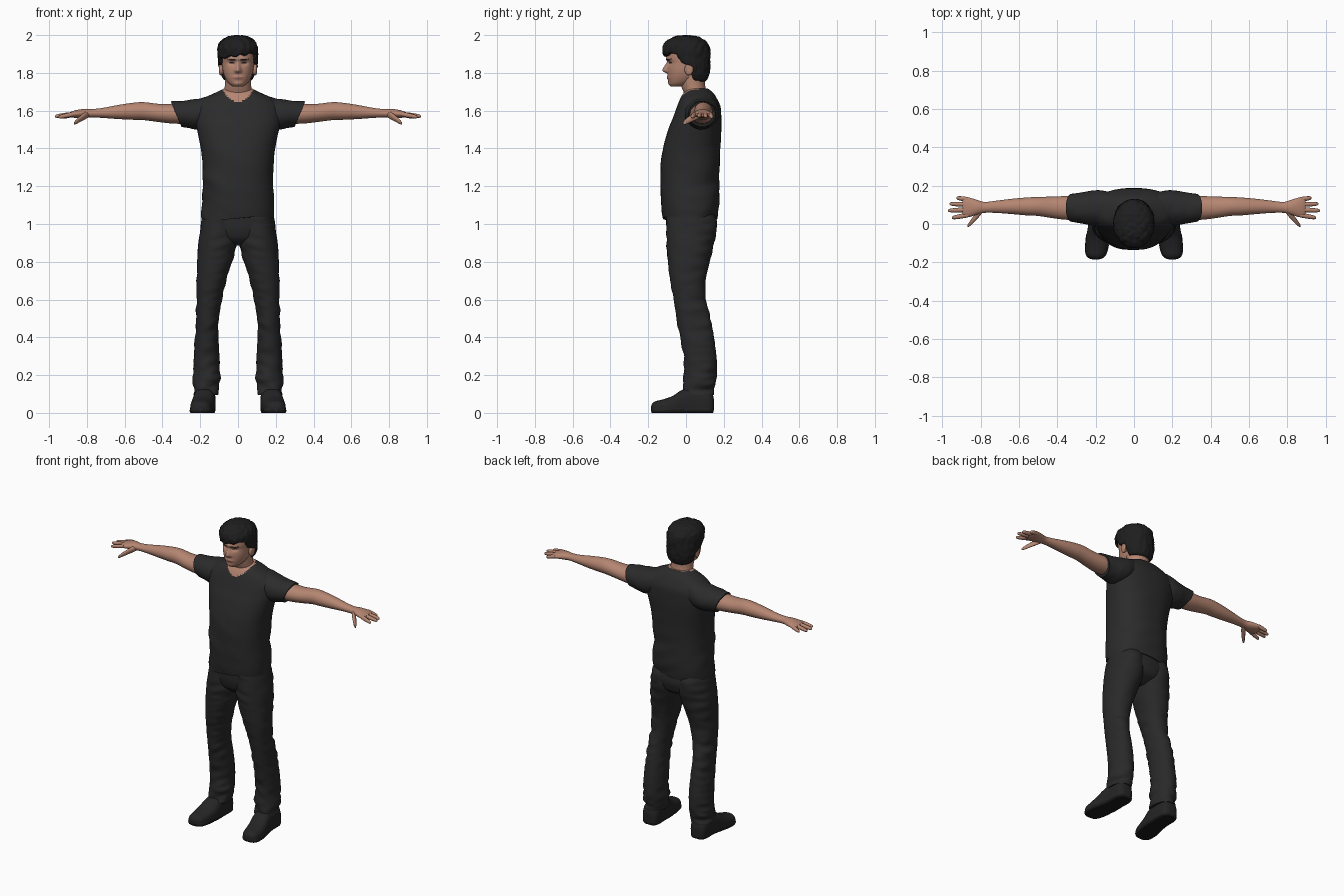
import bpy, bmesh, math
from mathutils import Vector, noise


def material(name, r, g, b):
    m = bpy.data.materials.new(name)
    m.diffuse_color = (r, g, b, 1)
    return m


SKIN = material("skin", 0.46, 0.235, 0.165)
LIP = material("lip", 0.33, 0.14, 0.105)
HAIR = material("dark_hair", 0.013, 0.013, 0.014)
SHIRT = material("black_cotton", 0.024, 0.024, 0.025)
DENIM = material("black_denim", 0.022, 0.022, 0.023)
LEATHER = material("black_leather", 0.018, 0.018, 0.019)
SOLE = material("sole_rubber", 0.010, 0.010, 0.010)


def spline(rows, subs):
    """Smooth interpolation through the section rows."""
    out = []
    for i in range(len(rows) - 1):
        p = [rows[max(0, min(len(rows) - 1, i + k))] for k in (-1, 0, 1, 2)]
        for s in range(subs):
            u = s / subs
            out.append([0.5 * (2 * b + (c - a) * u + (2*a - 5*b + 4*c - d) * u*u
                               + (3*b - a - 3*c + d) * u**3) for a, b, c, d in zip(*p)])
    return out + [list(rows[-1])]


def loft(name, axis, rows, mats, n=32, subs=5, power=1.0, deform=None, paint=None, mirror=False):
    """Closed skin over oval sections; row = position, min/max, min/max."""
    bm = bmesh.new()
    rings = []
    for t, a0, a1, b0, b1 in spline(rows, subs):
        ring = []
        for k in range(n):
            w = 2 * math.pi * k / n
            c, s = math.cos(w), math.sin(w)
            a = (a0 + a1) / 2 + (a1 - a0) / 2 * math.copysign(abs(c) ** power, c)
            b = (b0 + b1) / 2 + (b1 - b0) / 2 * math.copysign(abs(s) ** power, s)
            v = Vector({"x": (t, a, b), "y": (a, t, b), "z": (a, b, t)}[axis])
            ring.append(bm.verts.new(deform(v) if deform else v))
        rings.append(ring)
    for r, q in zip(rings, rings[1:]):
        for k in range(n):
            bm.faces.new((r[k], r[(k + 1) % n], q[(k + 1) % n], q[k]))
    bm.faces.new(rings[0])
    bm.faces.new(rings[-1])
    bmesh.ops.recalc_face_normals(bm, faces=bm.faces)
    for f in bm.faces:
        f.smooth = len(f.verts) == 4
        if paint:
            f.material_index = paint(f.calc_center_median())
    me = bpy.data.meshes.new(name)
    bm.to_mesh(me)
    bm.free()
    ob = bpy.data.objects.new(name, me)
    bpy.context.collection.objects.link(ob)
    for m in mats:
        me.materials.append(m)
    if mirror:
        ob.modifiers.new("mirror", "MIRROR").use_mirror_merge = False
    return ob


def bump(d, size):
    return math.exp(-(d / size) ** 2)


def step(a, b, v):
    u = max(0, min(1, (v - a) / (b - a)))
    return u * u * (3 - 2 * u)


def folds(v, amount, fx, fz):
    """Cloth creases, running mostly sideways."""
    d = noise.noise(Vector((v.x * fx, v.y * fx, v.z * fz + v.x * 6))) * amount
    return v + Vector((d, d, 0))


# Shirt body, with the skin-coloured neck opening
def torso_shape(v):
    if v.z < 1.08:
        v.z += 0.008 * math.sin(v.x * 14) * step(1.08, 1.03, v.z)
    return folds(v, 0.007 * step(1.6, 1.1, v.z), 5, 14)


def neckline(c):
    return 1 if c.y < 0.07 and c.z > 1.645 + 0.055 * (c.x / 0.075) ** 2 else 0


loft("shirt_body", "z", [
    (1.03, -.19, .19, -.122, .165), (1.10, -.193, .193, -.13, .175),
    (1.20, -.186, .186, -.135, .176), (1.30, -.187, .187, -.134, .177),
    (1.40, -.197, .197, -.122, .182), (1.50, -.217, .217, -.094, .187),
    (1.56, -.228, .228, -.07, .187), (1.62, -.222, .222, -.048, .183),
    (1.665, -.18, .18, -.03, .163), (1.695, -.12, .12, -.012, .143),
    (1.718, -.072, .072, .01, .115)],
    [SHIRT, SKIN], n=80, subs=9, power=0.86, deform=torso_shape, paint=neckline)


# Short sleeves, hem slanted outward at the top
def sleeve_shape(v):
    v.x += 0.42 * (v.z - 1.58) * step(.22, .32, v.x)
    v.z += 0.005 * noise.noise(v * 22)
    return v


loft("sleeves", "x", [
    (.10, .025, .160, 1.54, 1.688), (.17, .0, .175, 1.51, 1.675),
    (.22, -.006, .174, 1.502, 1.663), (.27, .002, .165, 1.508, 1.654),
    (.327, .012, .157, 1.513, 1.648)], [SHIRT], deform=sleeve_shape, mirror=True)

# Bare arms and palms
loft("arms", "x", [
    (.28, .022, .148, 1.53, 1.638), (.35, .022, .146, 1.532, 1.636),
    (.42, .03, .143, 1.54, 1.636), (.50, .042, .141, 1.55, 1.645),
    (.56, .045, .138, 1.552, 1.641), (.64, .052, .131, 1.556, 1.629),
    (.72, .058, .121, 1.562, 1.614), (.78, .058, .115, 1.564, 1.608),
    (.82, .048, .126, 1.562, 1.609), (.86, .036, .138, 1.562, 1.602),
    (.885, .036, .138, 1.565, 1.594), (.895, .05, .125, 1.57, 1.588)], [SKIN], mirror=True)

# Fingers: name, base y, tip y, tip x, tip z
for name, y, ty, tx, tz in [("index_fingers", .047, .032, .95, 1.566),
                            ("middle_fingers", .075, .070, .97, 1.570),
                            ("ring_fingers", .102, .105, .962, 1.568),
                            ("little_fingers", .128, .136, .925, 1.566)]:
    rows = []
    for u, r in [(0, .012), (.4, .0125), (.8, .0105), (.95, .007), (1, .002)]:
        cy, cz, cx = y + (ty - y) * u, 1.582 + (tz - 1.582) * u, .865 + (tx - .865) * u
        rows.append((cx, cy - r, cy + r, cz - r, cz + r))
    loft(name, "x", rows, [SKIN], n=12, subs=3, mirror=True)

loft("thumbs", "x", [
    (.79, .06, .09, 1.565, 1.595), (.81, .034, .075, 1.553, 1.593),
    (.83, .013, .05, 1.543, 1.577), (.85, -.007, .023, 1.532, 1.56),
    (.864, -.016, .002, 1.526, 1.544), (.869, -.015, -.008, 1.527, 1.535)],
    [SKIN], n=14, subs=3, mirror=True)

# Neck
loft("neck", "z", [
    (1.62, -.085, .085, .005, .13), (1.68, -.077, .077, -.006, .115),
    (1.73, -.07, .07, -.025, .102), (1.80, -.07, .07, -.04, .1)], [SKIN])


# Head with nose, brow, eye sockets, lips and chin
def face_shape(v):
    if v.y < 0:
        x, z = abs(v.x), v.z
        length = step(1.872, 1.812, z) if z > 1.812 else bump(z - 1.812, .011)
        v.y -= 0.027 * length * bump(x, .009 + .007 * step(1.85, 1.81, z))
        v.y -= 0.007 * bump(z - 1.874, .010) * bump(x, .055)
        v.y += 0.011 * bump(z - 1.852, .012) * bump(x - .034, .020)
        v.y -= 0.006 * bump(z - 1.774, .009) * bump(x, .026)
        v.y -= 0.005 * bump(z - 1.74, .012) * bump(x, .025)
    return v


def face_paint(c):
    x, z = abs(c.x), c.z
    if c.y > -.03:
        return 0
    if abs(z - 1.871 - .06 * (x - .03)) < .004 and .014 < x < .058:
        return 1
    if ((x - .034) / .013) ** 2 + ((z - 1.853) / .0045) ** 2 < 1:
        return 1
    return 2 if abs(z - 1.774) < .006 * (1 - (x / .03) ** 2) else 0


loft("head", "z", [
    (1.728, -.028, .028, -.078, -.02), (1.745, -.05, .05, -.09, .03),
    (1.775, -.069, .069, -.096, .07), (1.81, -.08, .08, -.098, .09),
    (1.85, -.085, .085, -.097, .105), (1.90, -.088, .088, -.1, .11),
    (1.95, -.08, .08, -.085, .1), (1.98, -.04, .04, -.04, .05)],
    [SKIN, HAIR, LIP], n=96, subs=12, power=0.93, deform=face_shape, paint=face_paint)

# Ears
loft("ears", "x", [
    (.072, .0, .03, 1.80, 1.84), (.088, -.008, .035, 1.788, 1.848),
    (.097, -.004, .038, 1.79, 1.848), (.101, .008, .03, 1.805, 1.838)],
    [SKIN], n=16, subs=3, mirror=True)


# Hair: tucked inside the head where the face is open
def hair_shape(v):
    fringe = 1.888 + 0.14 * v.x + 0.005 * math.sin(v.x * 110)
    edge = .035 - .07 * step(1.825, 1.86, v.z) - .02 * step(1.86, 1.89, v.z)
    open_face = step(fringe + .006, fringe - .006, v.z) * step(edge + .01, edge - .01, v.y)
    k = 1 - 0.32 * open_face
    lock = noise.noise(Vector((v.x * 45, v.y * 45, v.z * 28))) * 0.05 + 0.02 * noise.noise(v * 110)
    k *= 1 + lock * step(2.0, 1.98, v.z)
    return Vector((v.x * k, .02 + (v.y - .02) * k, v.z + lock * .08))


loft("hair", "z", [
    (1.752, -.045, .045, .04, .098), (1.768, -.078, .078, .0, .114),
    (1.82, -.1, .1, -.05, .126), (1.87, -.105, .105, -.108, .129),
    (1.92, -.107, .107, -.124, .129), (1.955, -.099, .099, -.118, .116),
    (1.982, -.075, .075, -.086, .085), (1.995, -.042, .042, -.05, .05),
    (1.999, -.008, .008, -.012, .012)], [HAIR], n=96, subs=9, deform=hair_shape)

# Trousers: seat and legs
loft("trouser_seat", "z", [
    (.885, -.05, .05, -.045, .08), (.92, -.15, .15, -.085, .14),
    (.96, -.19, .19, -.1, .158), (1.0, -.197, .197, -.105, .163),
    (1.07, -.182, .182, -.105, .15)], [DENIM], n=48, power=0.9)


def leg_shape(v):
    strength = .006 + .009 * bump(v.z - .17, .09) + .004 * bump(v.z - .55, .1)
    return folds(v, strength, 9, 26)


loft("trouser_legs", "z", [
    (1.05, .005, .18, -.1, .15), (1.0, .0, .194, -.104, .162),
    (.93, .0, .205, -.105, .158), (.88, .008, .211, -.102, .145),
    (.80, .032, .216, -.096, .124), (.70, .062, .219, -.085, .106),
    (.60, .086, .220, -.067, .107), (.50, .103, .222, -.05, .126),
    (.40, .103, .228, -.03, .148), (.30, .1, .232, -.014, .161),
    (.20, .1, .235, -.008, .163), (.14, .101, .236, -.02, .154),
    (.095, .107, .234, -.022, .148)],
    [DENIM], n=40, subs=8, power=0.93, deform=leg_shape, mirror=True)


# Shoes, flattened underneath with a darker sole
def shoe_shape(v):
    v.z = max(v.z, 0)
    if v.z < .014:
        v.x += .004 * (1 if v.x > .185 else -1)
    return v


loft("shoes", "y", [
    (.147, .155, .195, .012, .075), (.138, .132, .218, -.012, .105),
    (.11, .12, .23, -.025, .13), (.04, .118, .234, -.025, .14),
    (-.02, .12, .241, -.025, .122), (-.07, .127, .25, -.025, .09),
    (-.12, .136, .253, -.025, .072), (-.16, .148, .248, -.018, .062),
    (-.178, .166, .232, -.008, .05), (-.185, .185, .212, .01, .034)],
    [LEATHER, SOLE], n=40, subs=6, power=0.8, deform=shoe_shape,
    paint=lambda c: 1 if c.z < .016 else 0, mirror=True)
